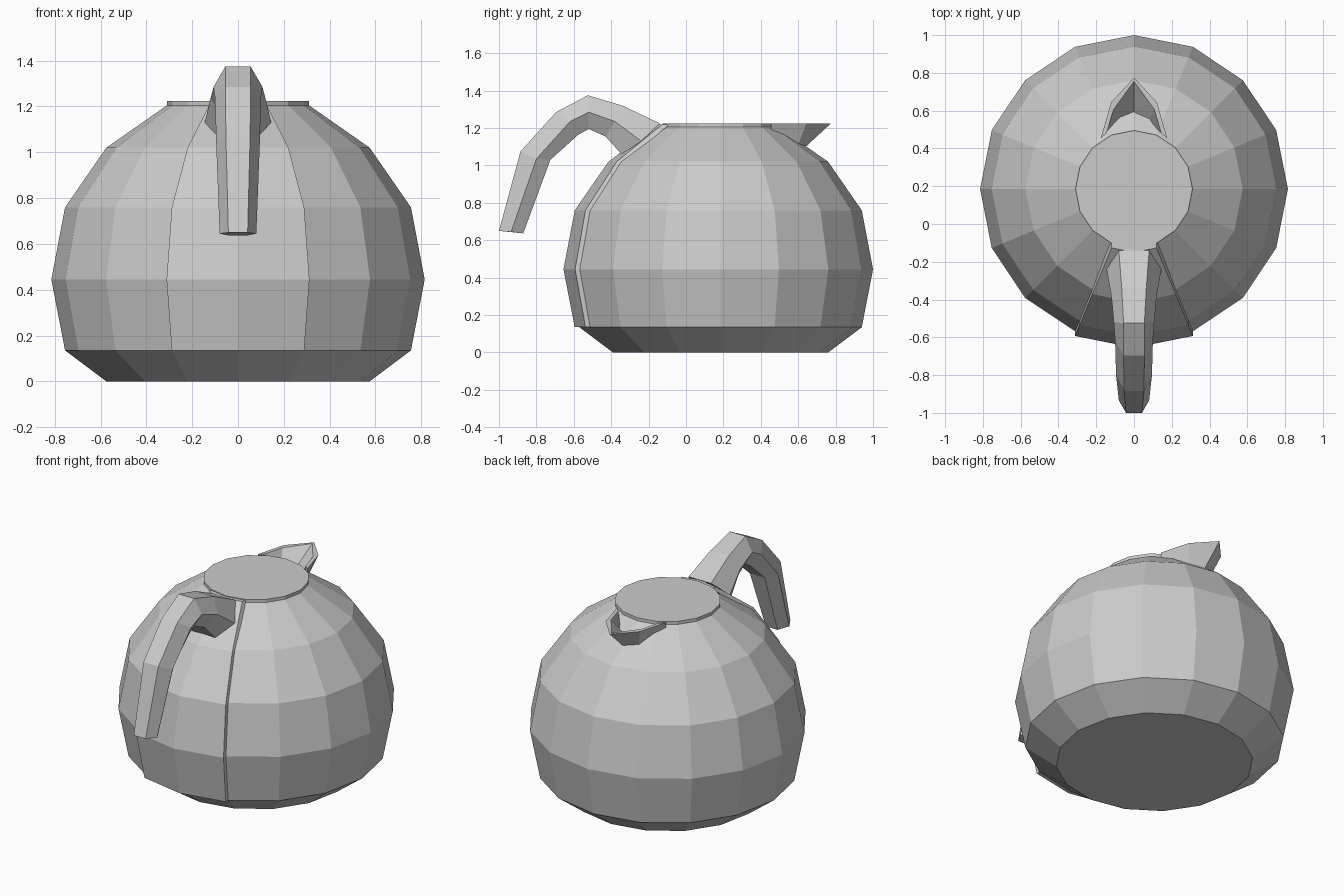
import bpy
import bmesh
from math import sin, cos, tau

cube = bpy.data.objects.get("Cube")
if cube:
    bpy.data.objects.remove(cube)

grey = bpy.data.materials.new("plain grey")
grey.use_nodes = True
colour = (0.6, 0.6, 0.6, 1)
grey.diffuse_color = colour
grey.node_tree.nodes["Principled BSDF"].inputs["Base Color"].default_value = colour

SIDES = 16
CENTRE_Y = 0.185


def finish(name, bm):
    bmesh.ops.recalc_face_normals(bm, faces=bm.faces)
    mesh = bpy.data.meshes.new(name)
    bm.to_mesh(mesh)
    bm.free()
    mesh.materials.append(grey)
    obj = bpy.data.objects.new(name, mesh)
    bpy.context.collection.objects.link(obj)
    return obj


def loft(rings, closed=True, caps=True):
    """Skin a list of point rings, optionally capping both ends."""
    bm = bmesh.new()
    rows = [[bm.verts.new(p) for p in ring] for ring in rings]
    n = len(rows[0])
    for a, b in zip(rows, rows[1:]):
        for i in range(n if closed else n - 1):
            j = (i + 1) % n
            bm.faces.new((a[i], a[j], b[j], b[i]))
    if caps:
        bm.faces.new(rows[0])
        bm.faces.new(rows[-1])
    return bm


def turn(profile, steps, dy=0.0):
    """Rings of (radius, height) points at the given angular steps."""
    return [[(r * cos(tau * k / SIDES), CENTRE_Y + dy + r * sin(tau * k / SIDES), z)
             for k in steps] for r, z in profile]


# Round pot: belly, sloped base and flat lid
belly = [(0.755, 0.135), (0.815, 0.445), (0.755, 0.76), (0.575, 1.02), (0.31, 1.205)]
full = range(SIDES)
finish("body", loft(turn(belly, full)))
finish("base", loft(turn([(0.575, 0), (0.755, 0.135)], full)))
finish("lid", loft(turn([(0.31, 1.2), (0.31, 1.225)], full)))

# Raised panel on the front, two segments wide
panel = loft(turn(belly[:-1] + [(0.31, 1.22)], (11, 12, 13), -0.025),
             closed=False, caps=False)
back = bmesh.ops.extrude_face_region(panel, geom=panel.faces[:], use_keep_orig=True)
bmesh.ops.translate(panel, vec=(0, 0.04, 0),
                    verts=[v for v in back["geom"] if isinstance(v, bmesh.types.BMVert)])
finish("front_panel", panel)

# Six-sided arched handle: outer, middle and inner (y, z), narrow and wide half widths
stations = [
    ((-0.14, 1.225), (-0.24, 1.13), (-0.345, 1.06), 0.08, 0.145),
    ((-0.34, 1.32), (-0.38, 1.235), (-0.43, 1.155), 0.065, 0.12),
    ((-0.525, 1.375), (-0.52, 1.285), (-0.52, 1.195), 0.055, 0.107),
    ((-0.695, 1.285), (-0.62, 1.235), (-0.575, 1.165), 0.055, 0.1),
    ((-0.885, 1.075), (-0.80, 1.035), (-0.725, 1.03), 0.053, 0.095),
    ((-1.0, 0.65), (-0.935, 0.645), (-0.87, 0.637), 0.042, 0.08),
]
finish("handle", loft([
    [(-n, *o), (n, *o), (w, *m), (n, *i), (-n, *i), (-w, *m)]
    for o, m, i, n, w in stations]))

# Pouring lip: each station is outer foot, outer rim, inner rim, inner foot
half = [
    [(0.175, 0.455, 1.19), (0.175, 0.455, 1.225), (0.145, 0.48, 1.225), (0.145, 0.48, 1.18)],
    [(0.085, 0.60, 1.11), (0.122, 0.643, 1.225), (0.108, 0.607, 1.225), (0.08, 0.55, 1.14)],
]
tip = [(0, 0.64, 1.10), (0, 0.775, 1.225), (0, 0.755, 1.225), (0, 0.585, 1.13)]
mirrored = [[(-x, y, z) for x, y, z in ring] for ring in reversed(half)]
finish("spout", loft(half + [tip] + mirrored))
